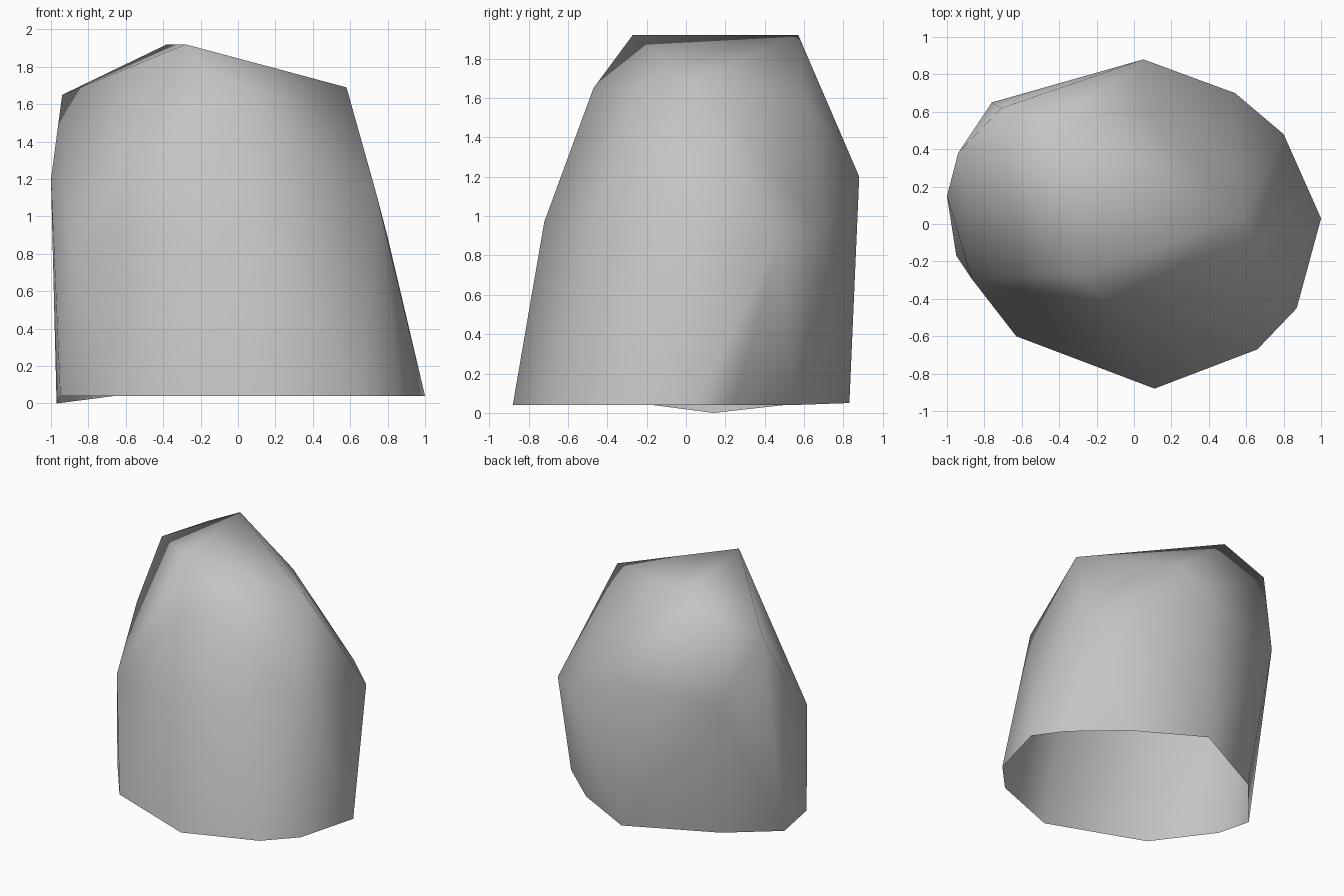
import bpy
import bmesh

# Remove the default cube only
default_cube = bpy.data.objects.get("Cube")
if default_cube is not None:
    bpy.data.objects.remove(default_cube, do_unlink=True)


def make_material(name, colour):
    material = bpy.data.materials.new(name)
    material.use_nodes = True
    material.diffuse_color = colour
    shader = next(n for n in material.node_tree.nodes if n.type == "BSDF_PRINCIPLED")
    shader.inputs["Base Color"].default_value = colour
    shader.inputs["Roughness"].default_value = 0.9
    return material


# Corners of the boulder, grouped from the ground up
base_height = 0.04
base_outline = [
    (1, .03), (.87, -.45), (.66, -.67), (.11, -.88), (-.63, -.6),
    (-.95, -.17), (-.66, .5), (.5, .55), (.85, .24),
]
low_corners = [(-.97, .14, 0), (-.01, .83, .05)]
waist_corners = [
    (.8, .48, .89), (.54, .7, .93), (.74, -.29, 1.12), (.05, -.72, .97),
    (-.87, -.29, .82), (-1, .15, 1.2), (-.76, .65, 1.14), (.05, .88, 1.2),
]
crown_corners = [
    (-.94, .38, 1.65), (-.71, .62, 1.74), (-.1, -.47, 1.65), (.06, .61, 1.57),
    (.58, .04, 1.69), (-.28, -.27, 1.92), (-.38, .57, 1.92),
]


def build_boulder(name, corners, material):
    """Wrap the corners in a faceted skin that is open underneath."""
    bm = bmesh.new()
    for corner in corners:
        bm.verts.new(corner)
    hull = bmesh.ops.convex_hull(bm, input=list(bm.verts))
    unused = {item for item in hull["geom_interior"] + hull["geom_unused"]
              if isinstance(item, bmesh.types.BMVert)}
    bmesh.ops.delete(bm, geom=list(unused), context="VERTS")
    bmesh.ops.recalc_face_normals(bm, faces=list(bm.faces))
    bm.normal_update()

    # Open the underside
    underside = [face for face in bm.faces if face.normal.z < -0.85]
    bmesh.ops.delete(bm, geom=underside, context="FACES")

    # Soft shading over the broad facets
    for face in bm.faces:
        face.smooth = True

    mesh = bpy.data.meshes.new(name)
    bm.to_mesh(mesh)
    bm.free()
    mesh.materials.append(material)
    boulder = bpy.data.objects.new(name, mesh)
    bpy.context.collection.objects.link(boulder)
    return boulder


base_corners = [(x, y, base_height) for x, y in base_outline]
stone_grey = make_material("stone_grey", (0.55, 0.55, 0.55, 1))
build_boulder("boulder", base_corners + low_corners + waist_corners + crown_corners, stone_grey)
